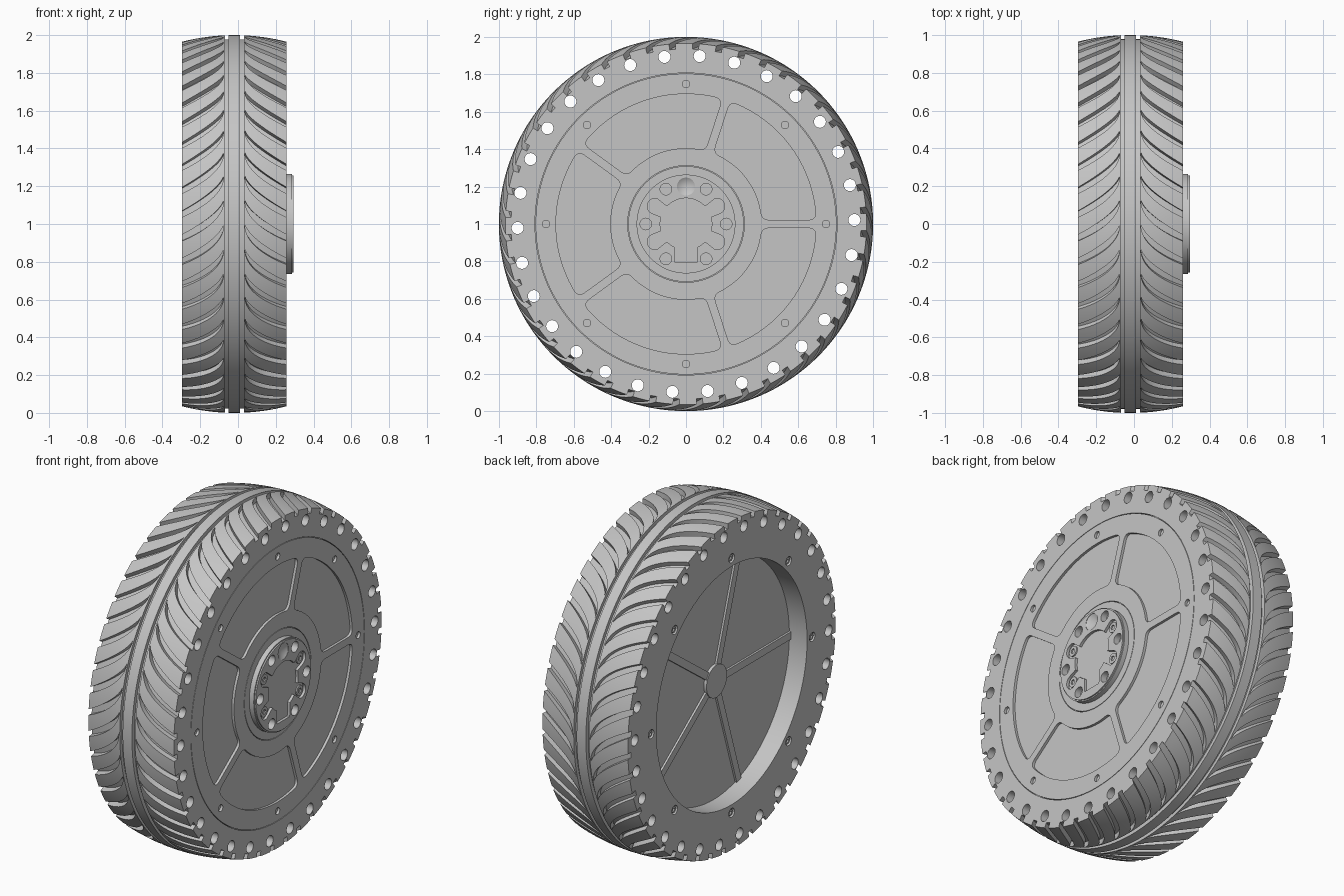
import bpy, bmesh
from math import sin, cos, pi, asin, sqrt, hypot, atan2, radians
from mathutils import Matrix, Vector

cube = bpy.data.objects.get("Cube")
if cube:
    bpy.data.objects.remove(cube)

grey = bpy.data.materials.new("mid_grey")
grey.use_nodes = True
grey.diffuse_color = (0.56, 0.56, 0.56, 1)
bsdf = next(n for n in grey.node_tree.nodes if n.type == 'BSDF_PRINCIPLED')
bsdf.inputs["Base Color"].default_value = grey.diffuse_color
bsdf.inputs["Roughness"].default_value = 0.6

# Local (a, b, depth) becomes world (y, z, x), with the axle at z = 1
AXLE = Matrix(((0, 0, 1, 0), (1, 0, 0, 0), (0, 1, 0, 1), (0, 0, 0, 1)))


def finish(name, mesh):
    mesh.materials.clear()
    mesh.materials.append(grey)
    obj = bpy.data.objects.new(name, mesh)
    bpy.context.collection.objects.link(obj)
    bpy.ops.object.select_all(action='DESELECT')
    obj.select_set(True)
    bpy.context.view_layer.objects.active = obj
    bpy.ops.object.shade_smooth_by_angle(angle=radians(30))
    return obj


def polar(r, a):
    return Vector((r * cos(a), r * sin(a)))


def circle(r, n=32, at=(0, 0)):
    return [Vector(at) + polar(r, 2 * pi * i / n) for i in range(n)]


def ring_of(count, r, phase=0):
    return [polar(r, phase + 2 * pi * i / count) for i in range(count)]


def plate(name, loops, x0, x1):
    """Flat plate between x0 and x1; nested loops become holes."""
    curve = bpy.data.curves.new(name, 'CURVE')
    curve.dimensions = '2D'
    curve.fill_mode = 'BOTH'
    curve.extrude = (x1 - x0) / 2
    for loop in loops:
        spline = curve.splines.new('POLY')
        spline.points.add(len(loop) - 1)
        for point, p in zip(spline.points, loop):
            point.co = (p[0], p[1], 0, 1)
        spline.use_cyclic_u = True
    temp = bpy.data.objects.new(name + "_outline", curve)
    bpy.context.collection.objects.link(temp)
    deps = bpy.context.evaluated_depsgraph_get()
    mesh = bpy.data.meshes.new_from_object(temp.evaluated_get(deps))
    bpy.data.objects.remove(temp)
    mesh.transform(AXLE @ Matrix.Translation((0, 0, (x0 + x1) / 2)))
    bm = bmesh.new()
    bm.from_mesh(mesh)
    bmesh.ops.remove_doubles(bm, verts=bm.verts, dist=1e-5)
    bmesh.ops.recalc_face_normals(bm, faces=bm.faces)
    bm.to_mesh(mesh)
    bm.free()
    return finish(name, mesh)


# Tread: rings whose points follow the swept grooves
PITCHES, LAND, STEPS = 48, 5, 14
PITCH = 2 * pi / PITCHES
MID, HALF, RIB, EDGE, TIP = -0.0195, 0.2775, 0.03, 0.05, 0.056
BACK, FRONT = MID - HALF, MID + HALF


def crown(d):
    return 1 - 0.035 * (d / HALF) ** 2


rows = [(RIB, 0, 0, 1, 1), (RIB, 0, 0, 0.978, 0.978),
        (EDGE, 0, 0, 0.978, 0.978), (EDGE, 0, 0, crown(EDGE), crown(EDGE))]
for i in range(STEPS + 1):
    s = (i / STEPS) ** 2
    d = TIP + (HALF - TIP) * s
    rows.append((d, -0.19 * s ** 0.65, -0.225 * s ** 0.46,
                 crown(d), crown(d) - (0.03 if i else 0)))
d, up, low, *_ = rows[-1]
rows.append((d, up, low, 0.9325, 0.9325))
rows = [(-r[0], *r[1:]) for r in reversed(rows)] + rows

bm = bmesh.new()
rings = []
for d, up, low, top, bottom in rows:
    ring = []
    for k in range(PITCHES):
        spots = [(up, top), (up, bottom), (low, bottom), (low, top)]
        spots += [(low + (up - PITCH - low) * j / LAND, top) for j in range(1, LAND)]
        for a, r in spots:
            a -= k * PITCH
            ring.append(bm.verts.new((MID + d, -r * cos(a), 1 + r * sin(a))))
    rings.append(ring)
for i, ring in enumerate(rings):
    after, n = rings[(i + 1) % len(rings)], len(ring)
    for j in range(n):
        m = (j + 1) % n
        bm.faces.new((ring[j], ring[m], after[m], after[j]))
bmesh.ops.remove_doubles(bm, verts=bm.verts, dist=1e-5)
bmesh.ops.recalc_face_normals(bm, faces=bm.faces)
tread_mesh = bpy.data.meshes.new("tread")
bm.to_mesh(tread_mesh)
bm.free()
finish("tread", tread_mesh)

# Tyre wall with holes running right through
holes = [circle(0.032, 24, p) for p in ring_of(30, 0.9, radians(1.35))]
plate("tyre_body", [circle(0.9335, 192), circle(0.807, 192)] + holes, BACK, FRONT)

# Rim and web
bolts = ring_of(8, 0.748)
SKIN = FRONT - 0.015
plate("rim_core", [circle(0.812, 128), circle(0.7, 128)], BACK + 0.027, SKIN)
plate("rim_back", [circle(0.81, 128), circle(0.7, 128)]
      + [circle(0.026, 20, p) for p in bolts], BACK, BACK + 0.027)
for i, p in enumerate(bolts):
    plate(f"rim_nut_{i + 1}", [circle(0.02, 6, p), circle(0.009, 12, p)],
          BACK + 0.006, BACK + 0.03)
WEB = BACK + 0.115
plate("web", [circle(0.705, 128)], WEB, SKIN)


# Front face with five rounded pockets between the spokes
def bend(a, b, c, n=6):
    return [a * (1 - t) ** 2 + b * 2 * t * (1 - t) + c * t * t
            for t in (i / n for i in range(n + 1))]


def pocket(start, r_in=0.405, r_out=0.695, half=0.022, cut=0.04):
    end = start + 2 * pi / 5

    def low(r):
        return start + asin(half / r)

    def high(r):
        return end - asin(half / r)

    def arc(r):
        a, b = low(r) + cut / r, high(r) - cut / r
        return [polar(r, a + (b - a) * i / 24) for i in range(25)]

    outer, inner = arc(r_out), arc(r_in)[::-1]
    ro, ri = r_out - cut, r_in + cut
    return (bend(polar(ro, low(ro)), polar(r_out, low(r_out)), outer[0])
            + outer[1:-1]
            + bend(outer[-1], polar(r_out, high(r_out)), polar(ro, high(ro)))
            + bend(polar(ri, high(ri)), polar(r_in, high(r_in)), inner[0])
            + inner[1:-1]
            + bend(inner[-1], polar(r_in, low(r_in)), polar(ri, low(ri))))


spokes = [2 * pi * i / 5 for i in range(5)]
plate("front_face", [circle(0.804, 128), circle(0.3115, 96)]
      + [pocket(a) for a in spokes]
      + [circle(0.02, 20, p) for p in bolts], SKIN, FRONT)
plate("hub_collar", [circle(0.3085, 96)], SKIN, FRONT)

# Hub ring with a shallow lobed opening, six holes and a dimple
LOBES = [Vector((sx * 0.165, sz * 0.095)) for sx in (1, -1) for sz in (1, -1)]
DIMPLE = Vector((0, 0.2))


def opening(n=240):
    points = []
    for i in range(n):
        a = 2 * pi * (i + 0.5) / n
        r = 0.138
        for lobe in LOBES:
            dist = hypot(*lobe)
            off = a - atan2(lobe.y, lobe.x)
            inside = 0.042 ** 2 - (dist * sin(off)) ** 2
            if inside > 0 and cos(off) > 0:
                r = max(r, dist * cos(off) + sqrt(inside))
        if sin(a) < 0:
            r = max(r, min(0.205 / -sin(a), 0.06 / max(abs(cos(a)), 1e-4)))
        points.append(polar(r, a))
    return points


cuts = [circle(0.048, 32, DIMPLE)]
cuts += [circle(0.031, 24, p) for p in ring_of(6, 0.215)]
HUB, FLOOR = 0.295, 0.279
plate("hub_floor", [circle(0.264, 96)] + cuts, FRONT - 0.005, FLOOR)
plate("hub_ring", [circle(0.264, 96), opening()] + cuts, FLOOR, HUB - 0.008)
plate("hub_rim", [circle(0.257, 96), opening()] + cuts, HUB - 0.008, HUB)
for i, p in enumerate(LOBES):
    plate(f"hub_screw_{i + 1}", [circle(0.03, 24, p), circle(0.015, 6, p)],
          FLOOR - 0.005, FLOOR + 0.008)

bm = bmesh.new()
bmesh.ops.create_cone(bm, cap_ends=False, segments=32, radius1=0, radius2=0.048,
                      depth=0.03)
bmesh.ops.remove_doubles(bm, verts=bm.verts, dist=1e-5)
bmesh.ops.reverse_faces(bm, faces=bm.faces)
bm.transform(AXLE @ Matrix.Translation((DIMPLE.x, DIMPLE.y, HUB - 0.017)))
dimple_mesh = bpy.data.meshes.new("hub_dimple")
bm.to_mesh(dimple_mesh)
bm.free()
finish("hub_dimple", dimple_mesh)

# Back boss and low ribs, half a step round from the front spokes
plate("back_boss", [circle(0.095, 48)], WEB - 0.018, WEB + 0.01)
for i, a in enumerate(spokes):
    a += pi
    side = polar(0.022, a + pi / 2)
    near, far = polar(0.07, a), polar(0.703, a)
    plate(f"back_rib_{i + 1}", [[near - side, far - side, far + side, near + side]],
          WEB - 0.012, WEB + 0.01)
